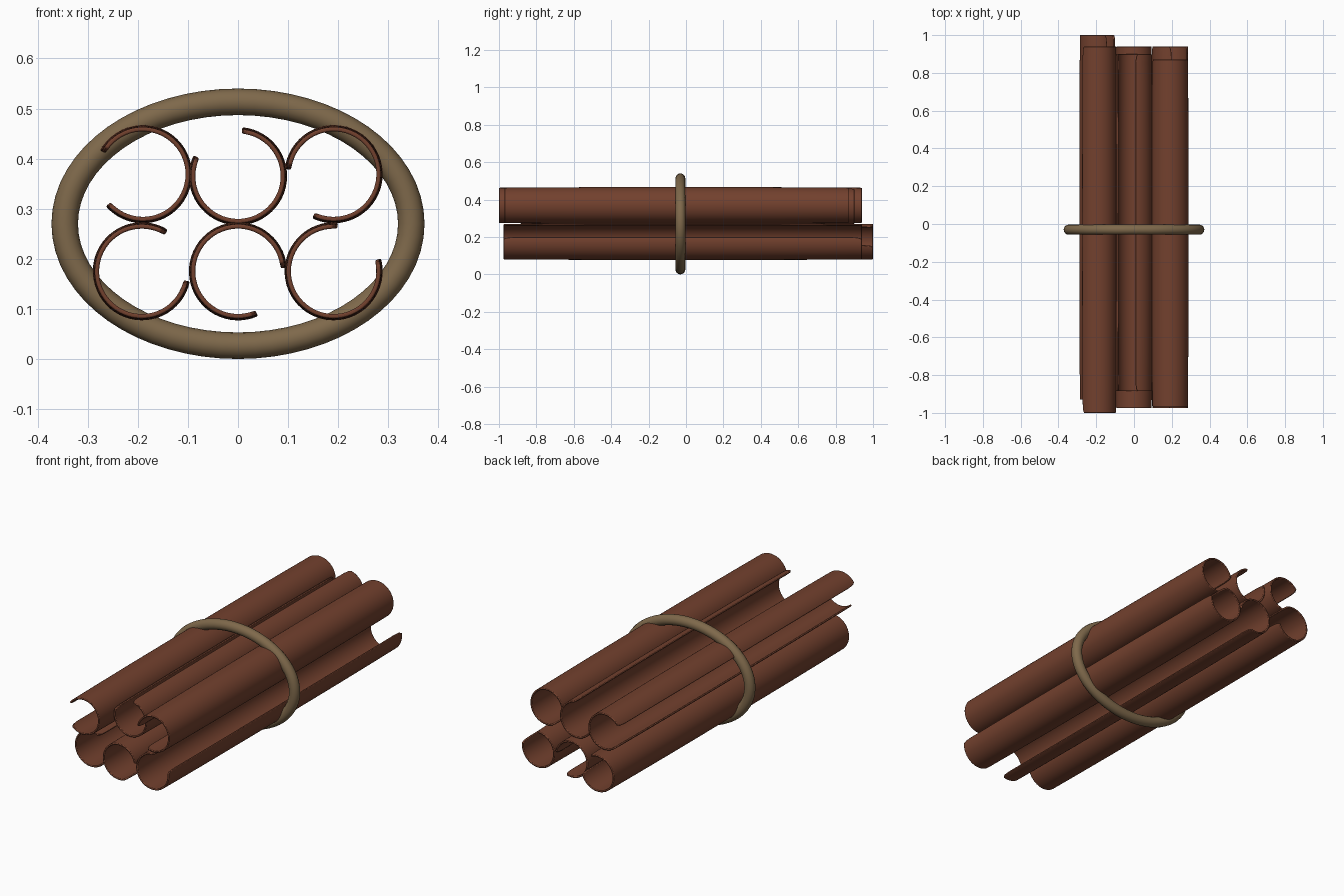
import bpy, bmesh
from math import radians, sin, cos, pi

cube = bpy.data.objects.get("Cube")
if cube:
    bpy.data.objects.remove(cube, do_unlink=True)


def material(name, rgb):
    m = bpy.data.materials.new(name)
    m.use_nodes = True
    m.diffuse_color = (*rgb, 1)
    m.node_tree.nodes["Principled BSDF"].inputs["Base Color"].default_value = (*rgb, 1)
    return m


bark = material("bark brown", (0.17, 0.052, 0.027))
twine = material("twine tan", (0.21, 0.14, 0.07))


def make_object(name, bm, mat):
    bmesh.ops.recalc_face_normals(bm, faces=bm.faces)
    mesh = bpy.data.meshes.new(name)
    bm.to_mesh(mesh)
    bm.free()
    mesh.materials.append(mat)
    ob = bpy.data.objects.new(name, mesh)
    bpy.context.collection.objects.link(ob)
    bpy.ops.object.select_all(action='DESELECT')
    ob.select_set(True)
    bpy.context.view_layer.objects.active = ob
    bpy.ops.object.shade_smooth_by_angle(angle=radians(40))
    return ob


RADIUS, WALL, GAP, STEPS = 0.098, 0.009, 70, 44
# Position along the stick, radius factor, opening inset in degrees
STATIONS = [(0, .962, 7), (.008, .964, 2), (.025, .966, 0), (.1, .978, 0), (.25, .993, 0), (.5, 1, 0)]
STATIONS += [(1 - t, s, a) for t, s, a in STATIONS[-2::-1]]


def bark_curl(name, x, z, gap_start, front, back):
    """Open tube along y; the opening runs GAP degrees from gap_start."""
    bm = bmesh.new()
    rows = []
    for t, scale, inset in STATIONS:
        a0 = radians(gap_start + GAP + inset)
        a1 = radians(gap_start + 360 - inset)
        r = RADIUS * scale
        y = front + t * (back - front)
        row = []
        for i in range(STEPS + 1):
            a = a0 + (a1 - a0) * i / STEPS
            row.append(bm.verts.new((x + r * cos(a), y, z + r * sin(a))))
        rows.append(row)
    # Wind the faces so their normals point outwards
    for lo, hi in zip(rows, rows[1:]):
        for i in range(STEPS):
            bm.faces.new((lo[i], hi[i], hi[i + 1], lo[i + 1]))
    # Thicken inwards with two wall layers joined around the rim
    outer = list(bm.faces)
    inner = {}
    for ring, (t, scale, inset) in zip(rows, STATIONS):
        k = 1 - WALL / (RADIUS * scale)
        for v in ring:
            inner[v] = bm.verts.new((x + (v.co.x - x) * k, v.co.y, z + (v.co.z - z) * k))
    rim = [e for e in bm.edges if e.is_boundary]
    for f in outer:
        bm.faces.new([inner[v] for v in reversed(f.verts)])
    for e in rim:
        a, b = e.verts
        bm.faces.new((a, b, inner[b], inner[a]))
    ob = make_object(name, bm, bark)
    # Round the wall edges
    bevel = ob.modifiers.new("rounded_edges", 'BEVEL')
    bevel.width = 0.003
    bevel.segments = 2
    bevel.limit_method = 'ANGLE'
    bevel.angle_limit = radians(50)


# Six bark curls in two rows
bark_curl("upper_right_curl", -.19, .369, 151, -1.0, .94)
bark_curl("upper_middle_curl", 0, .365, 85, -.885, .90)
bark_curl("upper_left_curl", .191, .369, 174, -.97, .87)
bark_curl("lower_right_curl", -.192, .175, -12, -.93, 1.0)
bark_curl("lower_middle_curl", 0, .175, 294, -.975, .94)
bark_curl("lower_left_curl", .191, .175, 15, -.975, .94)


def oval_ring(name, cy, cz, half_width, half_height, thick, segs=64, sides=16):
    """Oval loop of constant thickness standing in the xz plane."""
    bm = bmesh.new()
    loops = []
    for i in range(segs):
        a = 2 * pi * i / segs
        nx, nz = half_height * cos(a), half_width * sin(a)
        n = (nx * nx + nz * nz) ** .5
        loop = []
        for j in range(sides):
            b = 2 * pi * j / sides
            d = thick * cos(b) / n
            loop.append(bm.verts.new((half_width * cos(a) + nx * d,
                                      cy + thick * sin(b),
                                      cz + half_height * sin(a) + nz * d)))
        loops.append(loop)
    for i in range(segs):
        p, q = loops[i], loops[(i + 1) % segs]
        for j in range(sides):
            k = (j + 1) % sides
            bm.faces.new((p[j], q[j], q[k], p[k]))
    make_object(name, bm, twine)


# Twine band around the bundle
oval_ring("twine_band", -.03, .27, .346, .2435, .0265)
